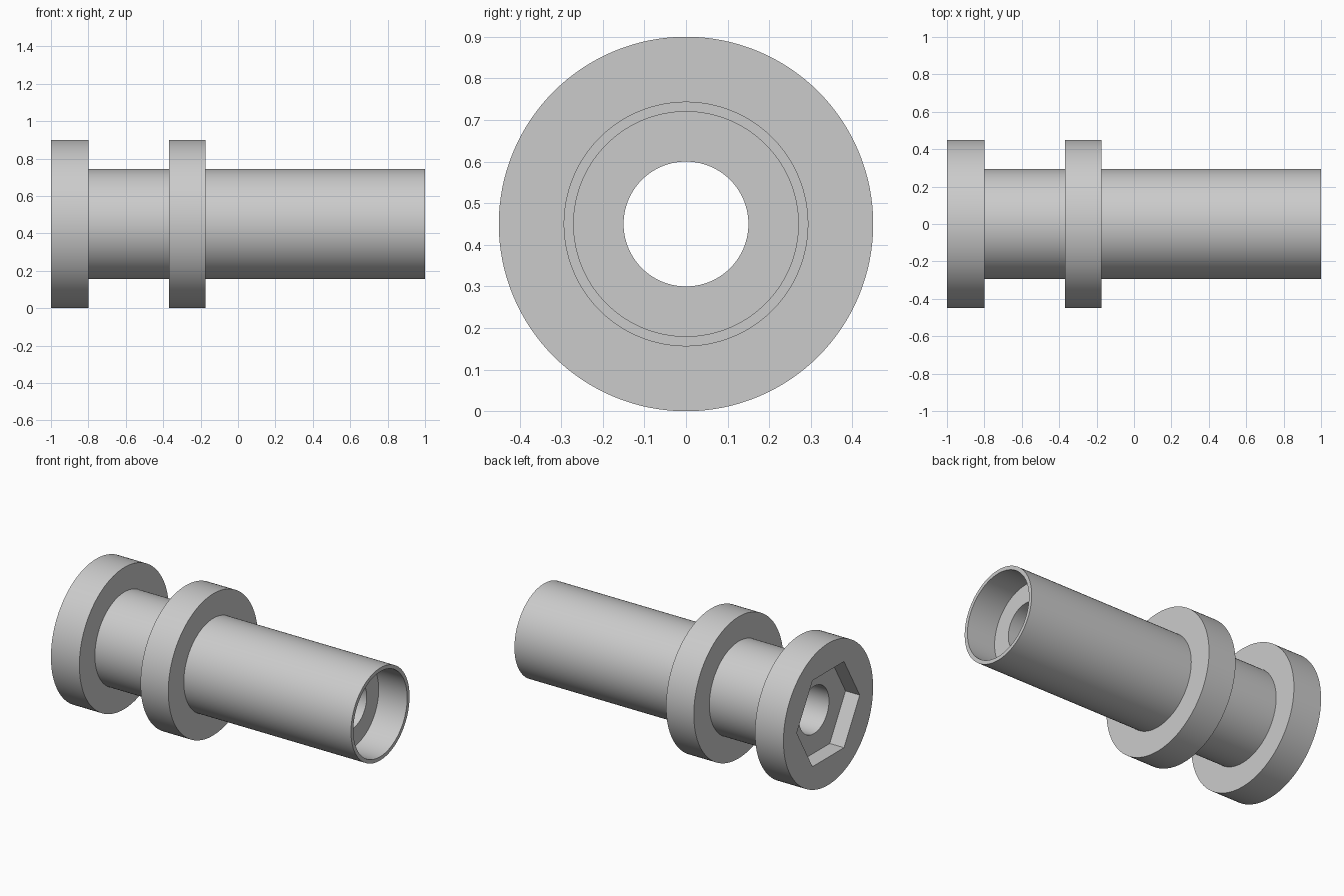
import bpy, bmesh, math

if "Cube" in bpy.data.objects:
    bpy.data.objects.remove(bpy.data.objects["Cube"], do_unlink=True)

AXIS_Z = 0.45
SIDES = 128
HOLE = 0.15

grey = bpy.data.materials.new("light grey")
grey.use_nodes = True
grey.diffuse_color = (0.6, 0.6, 0.6, 1)
grey.node_tree.nodes["Principled BSDF"].inputs["Base Color"].default_value = (0.6, 0.6, 0.6, 1)


def ring(bm, x, radius, sides=SIDES):
    """Loop of vertices around the long axis."""
    return [bm.verts.new((x, radius * math.cos(2 * math.pi * i / sides),
                          AXIS_Z + radius * math.sin(2 * math.pi * i / sides)))
            for i in range(sides)]


def loop_edges(bm, loop):
    edges = []
    for a, b in zip(loop, loop[1:] + loop[:1]):
        edges.append(bm.edges.get((a, b)) or bm.edges.new((a, b)))
    return edges


def bridge(bm, a, b):
    n = len(a)
    for i in range(n):
        j = (i + 1) % n
        bm.faces.new((a[i], a[j], b[j], b[i]))


def fill_between(bm, outer, inner):
    """Flat annular face between two loops of different side counts."""
    bmesh.ops.triangle_fill(bm, use_beauty=True,
                            edges=loop_edges(bm, outer) + loop_edges(bm, inner))


bm = bmesh.new()

# Turned profile (x, radius): flange, neck, collar, sleeve, counterbore, through hole
profile = [(-1, 0.45), (-0.8, 0.45), (-0.8, 0.294), (-0.37, 0.294),
           (-0.37, 0.45), (-0.175, 0.45), (-0.175, 0.294), (1, 0.294),
           (1, 0.27), (0.8, 0.27), (0.8, HOLE), (-0.9, HOLE)]
loops = [ring(bm, x, r) for x, r in profile]
for a, b in zip(loops, loops[1:]):
    bridge(bm, a, b)

# Hexagonal socket in the flange end
hex_outer = ring(bm, -1, 0.316, 6)
hex_inner = ring(bm, -0.9, 0.316, 6)
bridge(bm, hex_outer, hex_inner)
fill_between(bm, loops[0], hex_outer)
fill_between(bm, hex_inner, loops[-1])

bmesh.ops.recalc_face_normals(bm, faces=bm.faces)
mesh = bpy.data.meshes.new("flanged_sleeve")
bm.to_mesh(mesh)
bm.free()
mesh.materials.append(grey)

sleeve = bpy.data.objects.new("flanged_sleeve", mesh)
bpy.context.collection.objects.link(sleeve)
bpy.ops.object.select_all(action="DESELECT")
sleeve.select_set(True)
bpy.context.view_layer.objects.active = sleeve
bpy.ops.object.shade_smooth_by_angle(angle=math.radians(30))
